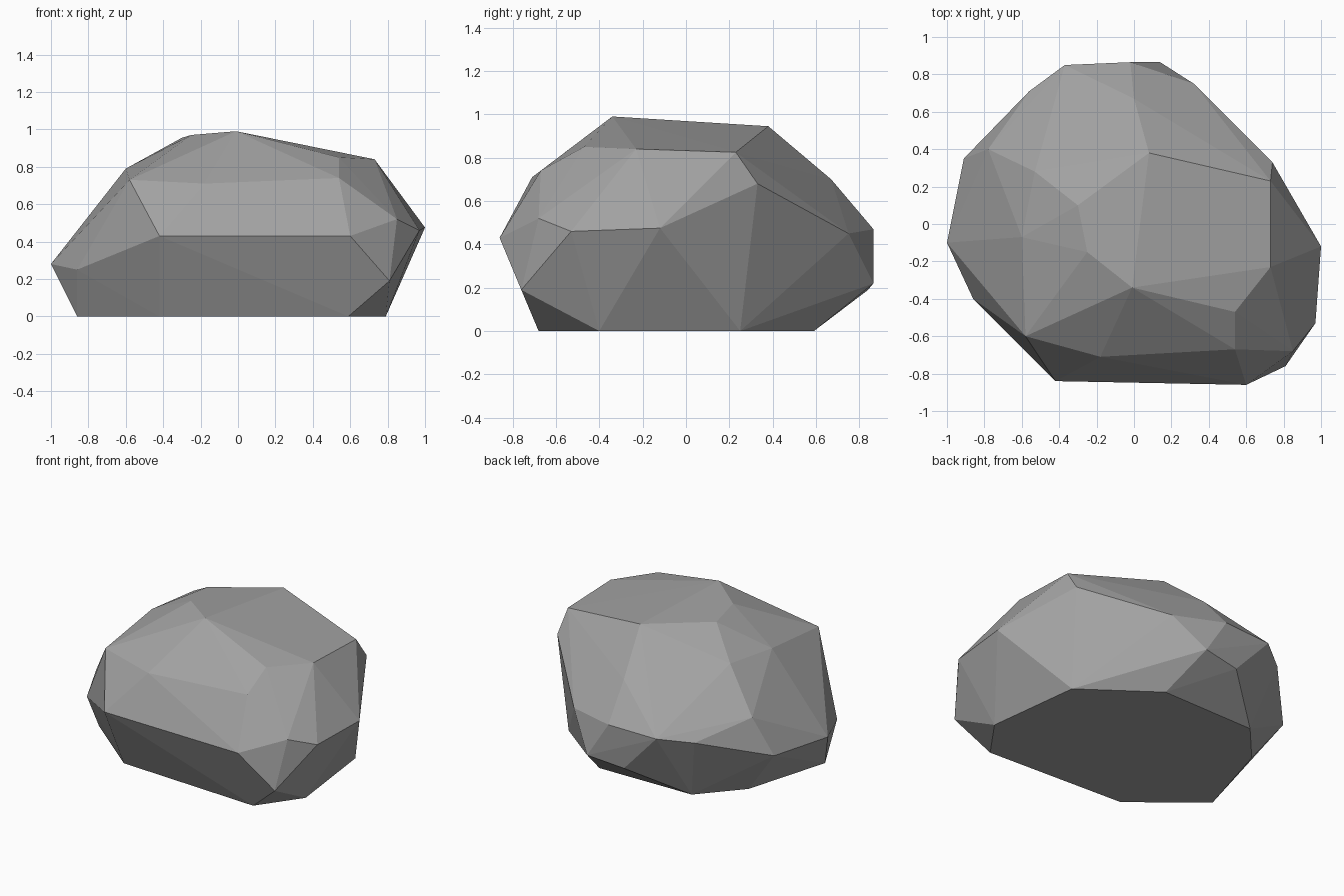
import bpy
import bmesh
from mathutils import Vector

default_cube = bpy.data.objects.get("Cube")
if default_cube:
    bpy.data.objects.remove(default_cube, do_unlink=True)


def make_material(name, colour):
    """Plain flat material, same colour in viewport and render."""
    material = bpy.data.materials.new(name)
    material.use_nodes = True
    material.diffuse_color = colour
    shader = next(node for node in material.node_tree.nodes
                  if node.type == 'BSDF_PRINCIPLED')
    shader.inputs["Base Color"].default_value = colour
    return material


def make_hull(name, rings, material):
    """Wrap a convex faceted skin around stacked rings of corners."""
    mesh = bpy.data.meshes.new(name)
    bm = bmesh.new()
    for ring in rings:
        for corner in ring:
            bm.verts.new(Vector(corner))
    hull = bmesh.ops.convex_hull(bm, input=list(bm.verts))

    # Remove any corner that ended up inside the skin
    inside = {item for item in hull["geom_interior"] + hull["geom_unused"]
              if isinstance(item, bmesh.types.BMVert)}
    bmesh.ops.delete(bm, geom=list(inside), context='VERTS')
    bmesh.ops.recalc_face_normals(bm, faces=list(bm.faces))
    for face in bm.faces:
        face.smooth = False
    bm.to_mesh(mesh)
    bm.free()

    mesh.materials.append(material)
    boulder = bpy.data.objects.new(name, mesh)
    bpy.context.scene.collection.objects.link(boulder)
    return boulder


# Flat footprint on the ground
footprint = [(x, y, 0) for x, y in (
    (.59, -.68), (.79, -.4), (.71, .25), (.24, .59), (-.45, .58),
    (-.69, .31), (-.86, -.27), (-.42, -.63))]

# Low corners just above the ground
low_belt = [(.81, -.76, .19), (.14, .865, .22), (-.12, .84, .19),
            (-.91, .35, .3), (-1, -.1, .28), (-.86, -.4, .25)]

# Widest belt around the middle
middle_belt = [(.6, -.86, .43), (.85, -.68, .52), (.97, -.53, .46),
               (1, -.12, .475), (.32, .75, .45), (-.02, .865, .47),
               (-.37, .85, .46), (-.56, .71, .43), (-.42, -.84, .43)]

# Shoulder where the sides turn in toward the top
shoulder = [(.54, -.67, .74), (.74, .33, .68), (0, .67, .7),
            (-.78, .4, .545), (-.58, -.6, .73), (-.18, -.71, .71)]

# Uneven crown
crown = [(.54, -.47, .85), (.73, -.23, .84), (.73, .23, .825),
         (.08, .38, .945), (-.53, .28, .8), (-.3, .1, .955),
         (-.6, -.07, .79), (-.25, -.15, .97), (-.01, -.34, .99)]

stone = make_material("stone grey", (.36, .36, .36, 1))
make_hull("boulder", [footprint, low_belt, middle_belt, shoulder, crown], stone)
